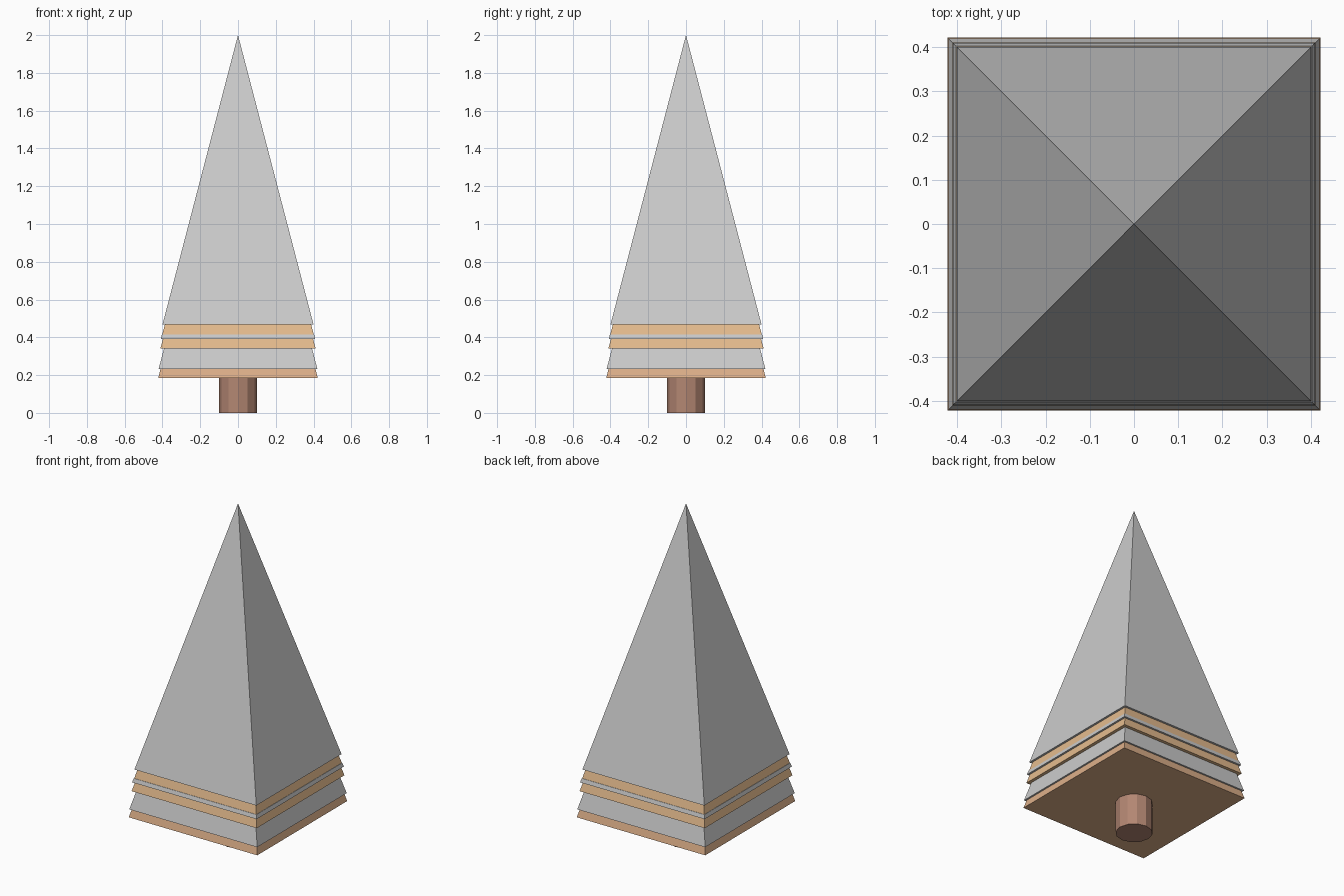
import bpy, math

if "Cube" in bpy.data.objects:
    bpy.data.objects.remove(bpy.data.objects["Cube"])

SLOPE = 0.261  # inward taper per unit of height, shared by all tiers


def material(name, rgb):
    m = bpy.data.materials.new(name)
    m.diffuse_color = (*rgb, 1)
    m.use_nodes = True
    m.node_tree.nodes["Principled BSDF"].inputs["Base Color"].default_value = m.diffuse_color
    return m


def tier(name, half, z0, z1, mat=None):
    """Square frustum; becomes a pyramid when the taper reaches the axis."""
    top = max(half - SLOPE * (z1 - z0), 0)
    if top < 0.01:
        top = 0
    bpy.ops.mesh.primitive_cone_add(
        vertices=4, radius1=half * math.sqrt(2), radius2=top * math.sqrt(2),
        depth=z1 - z0, location=(0, 0, (z0 + z1) / 2),
        rotation=(0, 0, math.pi / 4))
    obj = bpy.context.object
    obj.name = name
    bpy.ops.object.transform_apply(location=False, rotation=True, scale=False)
    if mat:
        obj.data.materials.append(mat)
    return obj


bark = material("bark", (0.45, 0.24, 0.17))
tan = material("tan", (0.78, 0.50, 0.27))
rust = material("rust", (0.72, 0.43, 0.25))

# Trunk
bpy.ops.mesh.primitive_cylinder_add(vertices=12, radius=0.1, depth=0.2,
                                    location=(0, 0, 0.1))
trunk = bpy.context.object
trunk.name = "trunk"
trunk.data.materials.append(bark)

# Stacked foliage tiers, bottom to top
tier("lower_band", 0.422, 0.186, 0.233, rust)
tier("lower_foliage", 0.42, 0.233, 0.34)
tier("middle_band", 0.411, 0.34, 0.392, tan)
tier("middle_foliage", 0.409, 0.392, 0.415)
tier("upper_band", 0.401, 0.415, 0.467, tan)
tier("top_foliage", 0.40, 0.467, 2.0)
